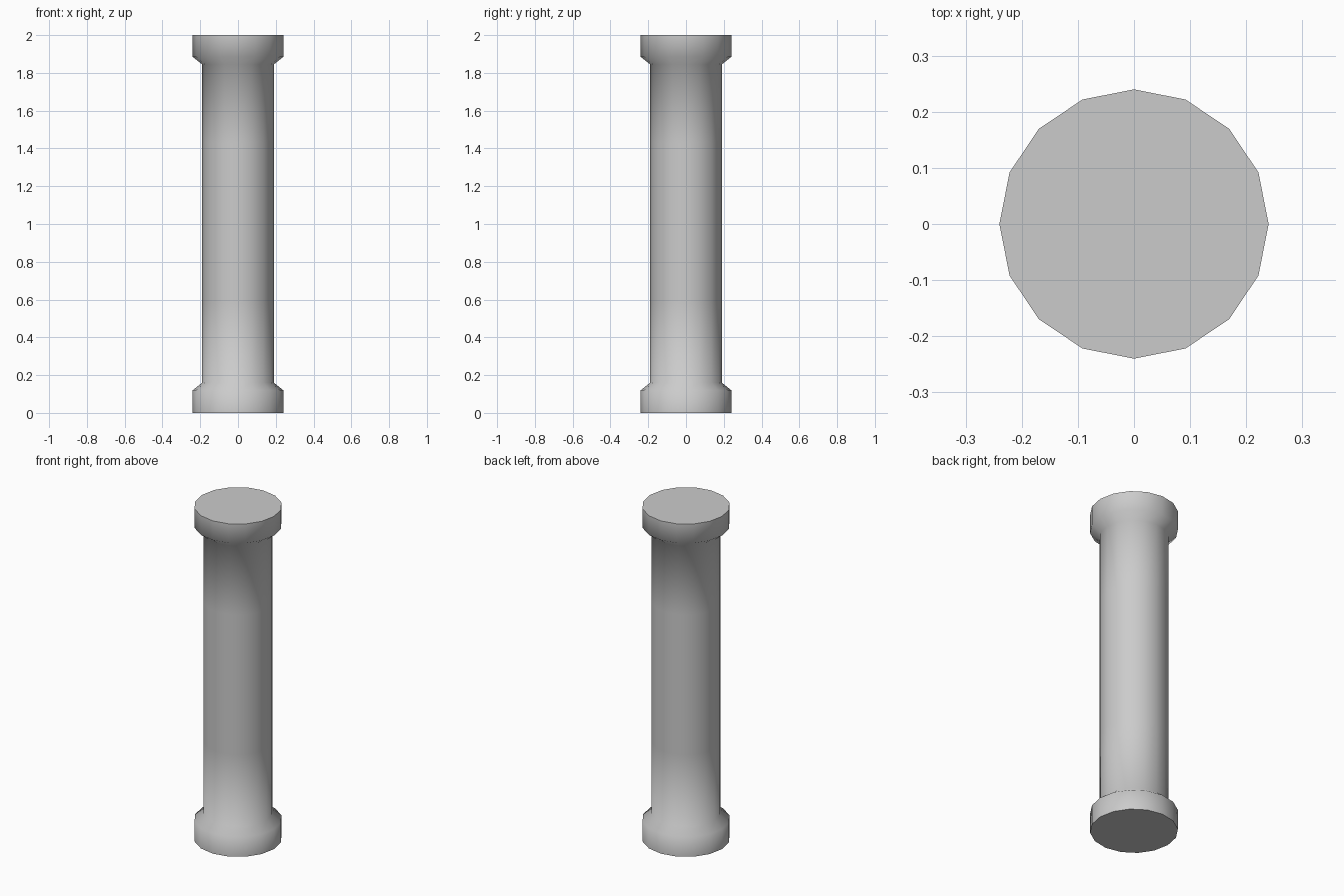
import bpy, bmesh
from math import cos, sin, tau, radians

if "Cube" in bpy.data.objects:
    bpy.data.objects.remove(bpy.data.objects["Cube"])

SIDES = 16

# Profile (radius, height): base, flare, shaft rings, flare, capital
profile = [(0.24, 0.0), (0.24, 0.12), (0.19, 0.16), (0.19, 0.59),
           (0.19, 1.43), (0.19, 1.845), (0.24, 1.885), (0.24, 2.0)]

bm = bmesh.new()
rings = [[bm.verts.new((r * cos(tau * i / SIDES), r * sin(tau * i / SIDES), z))
          for i in range(SIDES)] for r, z in profile]

# Side walls
for low, high in zip(rings, rings[1:]):
    for i in range(SIDES):
        j = (i + 1) % SIDES
        bm.faces.new((low[i], low[j], high[j], high[i]))

# Flat end caps
bm.faces.new(rings[0][::-1])
bm.faces.new(rings[-1])

mesh = bpy.data.meshes.new("column")
bm.to_mesh(mesh)
bm.free()
column = bpy.data.objects.new("column", mesh)
bpy.context.collection.objects.link(column)

# Smooth around the column, sharp at the caps
bpy.context.view_layer.objects.active = column
column.select_set(True)
bpy.ops.object.shade_smooth_by_angle(angle=radians(60))
